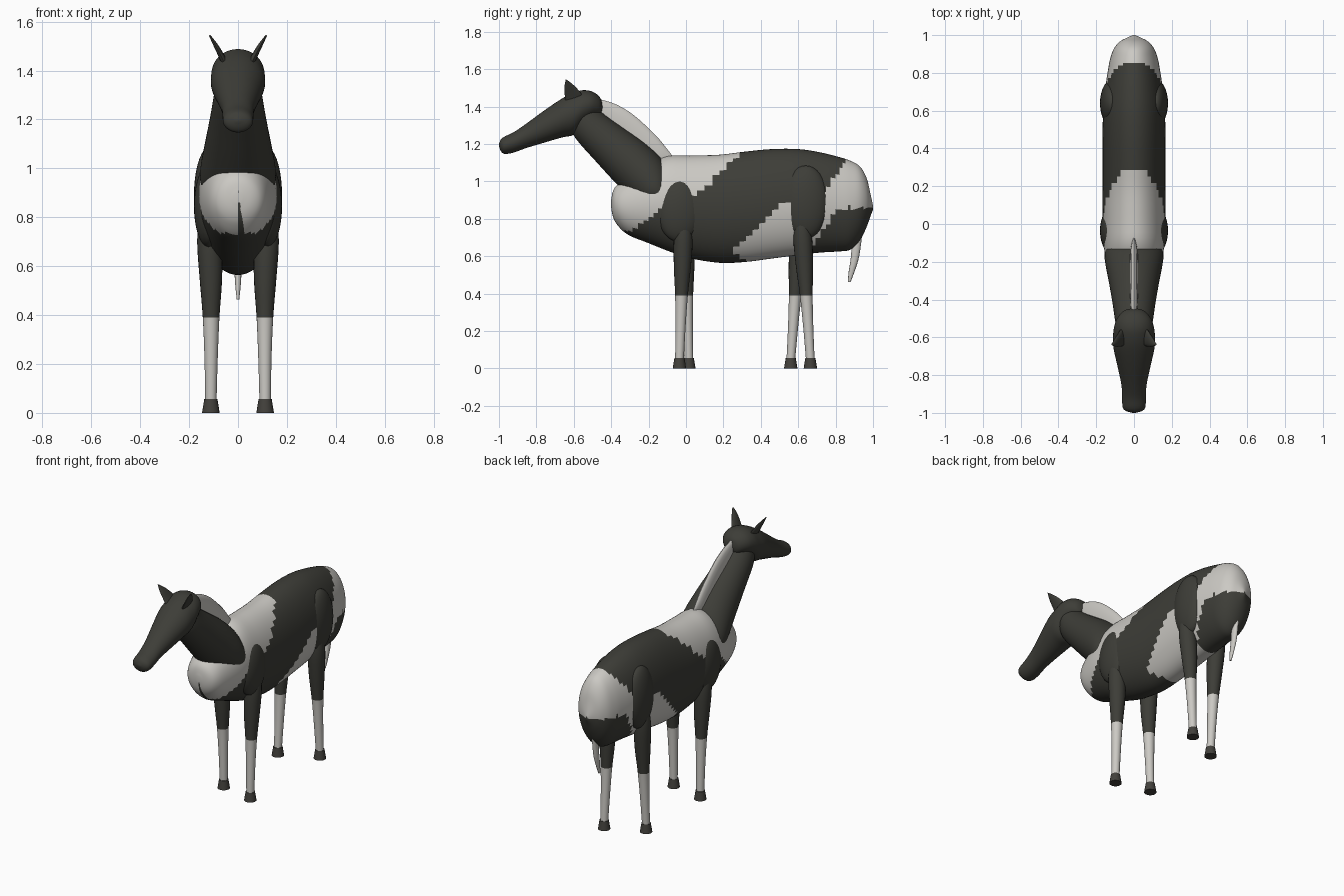
import bpy, bmesh, math
from mathutils import Vector

cube = bpy.data.objects.get("Cube")
if cube:
    bpy.data.objects.remove(cube, do_unlink=True)


def material(name, rgb):
    m = bpy.data.materials.new(name)
    m.use_nodes = True
    m.diffuse_color = (*rgb, 1)
    m.node_tree.nodes["Principled BSDF"].inputs["Base Color"].default_value = (*rgb, 1)
    return m


DARK = material("dark coat", (.047, .047, .039))
WHITE = material("white coat", (.6, .585, .55))
HOOF = material("hoof", (.055, .052, .045))


def finish(name, bm, mats, rule=None, angle=50):
    bmesh.ops.recalc_face_normals(bm, faces=bm.faces[:])
    if rule:
        for f in bm.faces:
            f.material_index = int(rule(f.calc_center_median()))
    me = bpy.data.meshes.new(name)
    bm.to_mesh(me)
    bm.free()
    for m in mats:
        me.materials.append(m)
    me.shade_smooth()
    me.set_sharp_from_angle(angle=math.radians(angle))
    ob = bpy.data.objects.new(name, me)
    bpy.context.collection.objects.link(ob)
    return ob


def resample(rows, steps):
    """Smooth curve through all section rows."""
    out = []
    for i in range(len(rows) - 1):
        a, b, c, d = (rows[max(0, min(len(rows) - 1, i + k))] for k in (-1, 0, 1, 2))
        for s in range(steps):
            t = s / steps
            out.append([q + .5 * t * (r - p + t * (2 * p - 5 * q + 4 * r - s2
                        + t * (3 * (q - r) + s2 - p))) for p, q, r, s2 in zip(a, b, c, d)])
    return out + [list(rows[-1])]


def loft(name, rows, mats, steps=4, seg=24, rule=None):
    """Skin of ellipses; each row is two opposite points (y, z, y, z), half width, x."""
    bm = bmesh.new()
    rings = []
    for y1, z1, y2, z2, w, x in resample(rows, steps):
        mid = Vector((x, (y1 + y2) / 2, (z1 + z2) / 2))
        arm = Vector((0, (y1 - y2) / 2, (z1 - z2) / 2))
        side = Vector((w, 0, 0))
        angles = [math.tau * k / seg for k in range(seg)]
        rings.append([bm.verts.new(mid + arm * math.cos(a) + side * math.sin(a)) for a in angles])
    for r, s in zip(rings, rings[1:]):
        for k in range(seg):
            n = (k + 1) % seg
            bm.faces.new((r[k], r[n], s[n], s[k]))
    bm.faces.new(rings[0])
    bm.faces.new(rings[-1])
    return finish(name, bm, mats, rule)


def upright(rows):
    return [(y, top, y, low, w, 0) for y, top, low, w in rows]


def ellipsoid(name, centre, size):
    bm = bmesh.new()
    bmesh.ops.create_uvsphere(bm, u_segments=28, v_segments=18, radius=1)
    for v in bm.verts:
        v.co = Vector(c + s * p for c, s, p in zip(centre, size, v.co))
    return finish(name, bm, [DARK])


def line(pts, y):
    """Height of a polyline at y."""
    for (y0, z0), (y1, z1) in zip(pts, pts[1:]):
        if y <= y1:
            return z0 + (z1 - z0) * (y - y0) / (y1 - y0)
    return pts[-1][1]


# Pinto patches on the body
WITHERS = [(-.4, .73), (-.3, .735), (-.14, .85), (.085, .95), (.29, 1.15), (.35, 1.3)]
FLANK = [(.21, .62), (.32, .7), (.51, .89), (.7, .9), (.76, .97), (.85, 1.11), (.88, 1.3)]
RUMP = [(.21, .64), (.28, .6), (.36, .56), (.62, .55), (.7, .69), (.81, .86), (1, .86)]


def is_white(p):
    if p.y < .21 or p.z > 1.05 and p.y < .4:
        blaze = p.y < -.25 and 0 < p.x < .12 * (.93 - p.z)
        return p.z > line(WITHERS, p.y) and not blaze
    return line(RUMP, p.y) < p.z < line(FLANK, p.y)


# Body: y, top, bottom, half width
loft("body", upright([
    (-.4, .9, .86, .015), (-.39, .95, .81, .065), (-.365, .985, .765, .1), (-.31, 1.03, .715, .125),
    (-.2, 1.09, .67, .15), (-.1, 1.135, .63, .16), (.02, 1.138, .59, .165), (.18, 1.143, .565, .167),
    (.32, 1.16, .57, .167), (.46, 1.173, .588, .167), (.6, 1.173, .606, .163), (.72, 1.155, .62, .152),
    (.82, 1.13, .626, .137), (.88, 1.11, .636, .125), (.93, 1.08, .685, .106), (.965, 1.02, .755, .076),
    (.985, .94, .81, .04), (1, .87, .85, .006)]), [DARK, WHITE], steps=4, seg=56, rule=is_white)

# Neck, leaning forward with a rounded base
loft("neck", [
    (-.5, 1.43, -.62, 1.3, .085, 0), (-.45, 1.37, -.59, 1.23, .098, 0),
    (-.34, 1.29, -.48, 1.105, .115, 0), (-.22, 1.205, -.37, .985, .135, 0),
    (-.13, 1.12, -.285, .9, .152, 0), (-.09, 1.04, -.235, .872, .155, 0),
    (-.085, .98, -.18, .865, .135, 0), (-.105, .92, -.14, .88, .06, 0)], [DARK], seg=36)

# Head: y, top, bottom, half width
loft("head", upright([
    (-.447, 1.41, 1.385, .015), (-.46, 1.45, 1.355, .055), (-.5, 1.48, 1.337, .09),
    (-.55, 1.488, 1.3, .106), (-.6, 1.475, 1.25, .111), (-.66, 1.445, 1.236, .108),
    (-.75, 1.385, 1.21, .088), (-.85, 1.312, 1.18, .067), (-.92, 1.264, 1.155, .063),
    (-.97, 1.24, 1.147, .06), (-.99, 1.224, 1.163, .042), (-1, 1.2, 1.19, .008)]), [DARK], seg=36)

# Mane crest: outer edge, inner edge buried in the neck
loft("mane", [
    (-.5, 1.45, -.5, 1.38, .006, 0), (-.45, 1.437, -.47, 1.34, .016, 0),
    (-.37, 1.41, -.41, 1.27, .02, 0), (-.28, 1.355, -.33, 1.21, .021, 0),
    (-.17, 1.255, -.23, 1.12, .021, 0), (-.11, 1.185, -.17, 1.08, .018, 0),
    (-.06, 1.12, -.12, 1.06, .006, 0)], [WHITE], seg=16)

# Tail hanging from under the rump
loft("tail", [
    (.89, .74, .945, .74, .015, 0), (.882, .6, .926, .6, .015, 0),
    (.87, .52, .902, .52, .011, 0), (.865, .463, .88, .463, .005, 0)], [WHITE], seg=12)

# Legs, shoulders, thighs, hooves and ears on each side
for side, word in ((1, "left"), (-1, "right")):
    ellipsoid(f"{word}_shoulder", (side * .12, -.035, .845), (.06, .12, .168))
    ellipsoid(f"{word}_thigh", (side * .118, .64, .89), (.062, .122, .195))
    fore = -.035 if side > 0 else .015
    hind = .665 if side > 0 else .56
    for place, top, foot in (("front", -.01, fore), ("hind", .615, hind)):
        rows = []
        for z, r, x in ((.84, .012, .125), (.81, .033, .124), (.7, .05, .117),
                        (.55, .046, .111), (.39, .034, .11), (.22, .027, .11), (.04, .023, .111)):
            y = foot + (top - foot) * (z - .04) / .8
            rows.append((y - r, z, y + r, z, r, side * x))
        loft(f"{word}_{place}_leg", rows, [DARK, WHITE], seg=20, rule=lambda p: p.z < .39)
        loft(f"{word}_{place}_hoof", [
            (foot - r, z, foot + r, z, r, side * .111) for z, r in ((0, .036), (.056, .027))],
            [HOOF], steps=1, seg=20)
    loft(f"{word}_ear", [
        (-.645, 1.43, -.55, 1.445, .016, side * .055), (-.648, 1.46, -.56, 1.47, .013, side * .07),
        (-.65, 1.505, -.595, 1.51, .01, side * .093),
        (-.643, 1.545, -.632, 1.54, .004, side * .115)], [DARK], seg=14)
